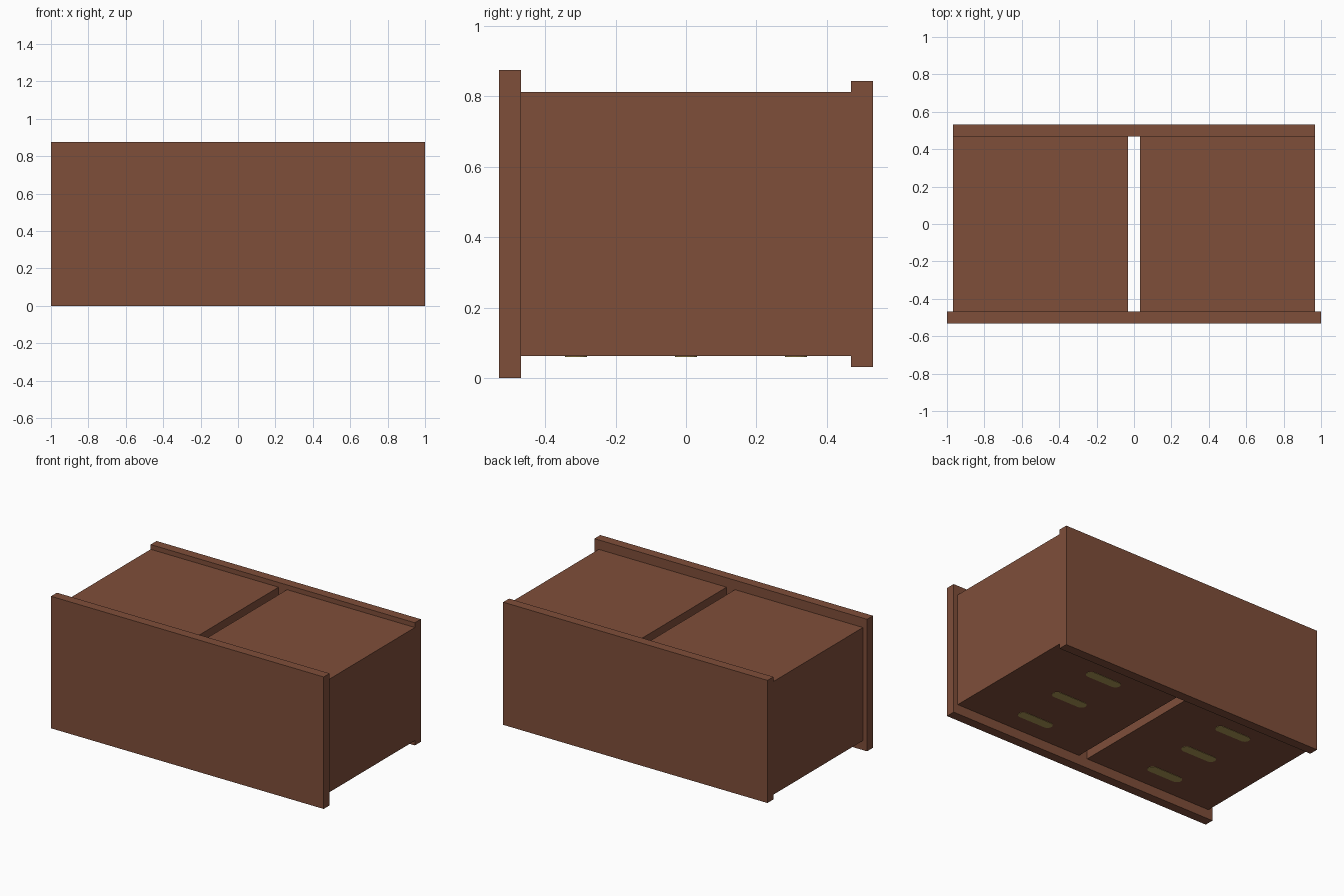
import bpy, bmesh, math

if "Cube" in bpy.data.objects:
    bpy.data.objects.remove(bpy.data.objects["Cube"])


def material(name, rgb):
    m = bpy.data.materials.new(name)
    m.diffuse_color = (*rgb, 1)
    m.use_nodes = True
    m.node_tree.nodes["Principled BSDF"].inputs["Base Color"].default_value = m.diffuse_color
    return m


wood = material("brown wood", (0.212, 0.077, 0.042))
slot_colour = material("olive yellow", (0.42, 0.31, 0.09))


def finish(name, bm, mat):
    bmesh.ops.recalc_face_normals(bm, faces=bm.faces)
    me = bpy.data.meshes.new(name)
    bm.to_mesh(me)
    bm.free()
    me.materials.append(mat)
    ob = bpy.data.objects.new(name, me)
    bpy.context.collection.objects.link(ob)
    return ob


def box(name, lo, hi, mat):
    bm = bmesh.new()
    bmesh.ops.create_cube(bm, size=1)
    for v in bm.verts:
        v.co = [(a + b) / 2 + c * (b - a) for a, b, c in zip(lo, hi, v.co)]
    return finish(name, bm, mat)


def slot(name, cx, cy, z, length, width, depth, mat):
    # rounded-end plate lying along x
    r, h = width / 2, (length - width) / 2
    bm = bmesh.new()
    verts = []
    for side, start in ((1, -math.pi / 2), (-1, math.pi / 2)):
        for i in range(9):
            a = start + math.pi * i / 8
            verts.append(bm.verts.new((cx + side * h + r * math.cos(a), cy + r * math.sin(a), z)))
    face = bm.faces.new(verts)
    ext = bmesh.ops.extrude_face_region(bm, geom=[face])
    for v in ext["geom"]:
        if isinstance(v, bmesh.types.BMVert):
            v.co.z += depth
    return finish(name, bm, mat)


# Large front panel and smaller back panel
box("front_panel", (-1, -0.531, 0), (1, -0.469, 0.875), wood)
box("back_panel", (-0.969, 0.469, 0.031), (0.969, 0.531, 0.844), wood)

# Two body blocks with a gap, each with three slots underneath
for side, label in ((-1, "left"), (1, "right")):
    x0, x1 = sorted((side * 0.031, side * 0.969))
    box(label + "_body", (x0, -0.469, 0.0625), (x1, 0.469, 0.8125), wood)
    for i in (-1, 0, 1):
        slot(f"{label}_slot_{i + 2}", side * 0.5, i * 0.3125, 0.0605, 0.25, 0.0625, 0.004, slot_colour)
